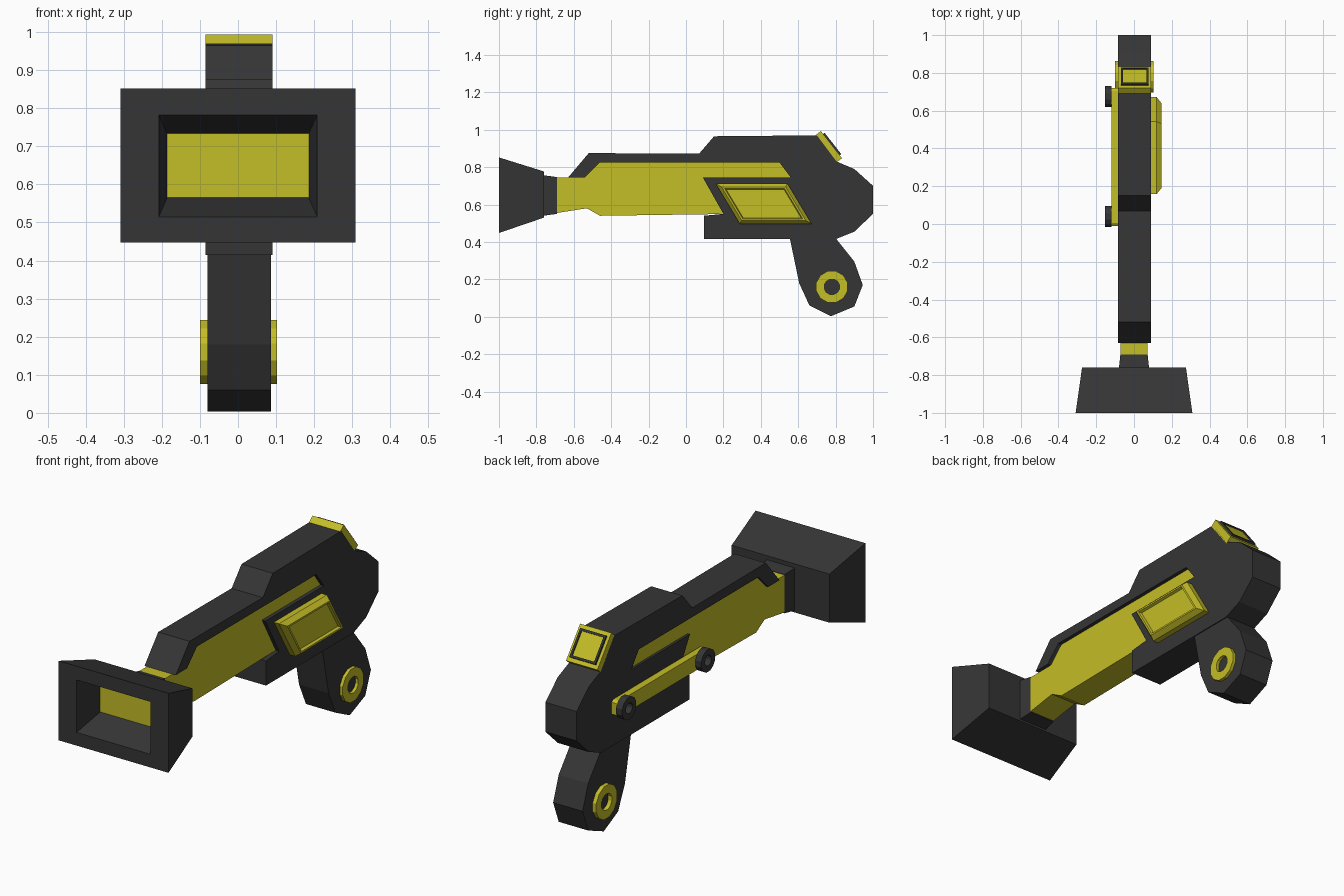
import bpy, bmesh, math
from mathutils import Matrix

if "Cube" in bpy.data.objects:
    bpy.data.objects.remove(bpy.data.objects["Cube"])


def material(name, rgb):
    m = bpy.data.materials.new(name)
    m.diffuse_color = (*rgb, 1)
    m.use_nodes = True
    m.node_tree.nodes["Principled BSDF"].inputs["Base Color"].default_value = m.diffuse_color
    return m


YELLOW = material("yellow", (0.55, 0.51, 0.02))
DARK = material("dark_grey", (0.036, 0.036, 0.036))
CX = 0.003  # the body sits slightly off the centre line


def loft(name, loops, mat, closed=False):
    """Skin matching loops of 3D points; cap both ends or close into a tube."""
    bm = bmesh.new()
    rings = [[bm.verts.new(p) for p in loop] for loop in loops]
    n = len(rings[0])
    pairs = list(zip(rings, rings[1:]))
    if closed:
        pairs.append((rings[-1], rings[0]))
    else:
        bm.faces.new(rings[0])
        bm.faces.new(rings[-1])
    for a, b in pairs:
        for i in range(n):
            j = (i + 1) % n
            bm.faces.new((a[i], a[j], b[j], b[i]))
    bmesh.ops.recalc_face_normals(bm, faces=bm.faces)
    me = bpy.data.meshes.new(name)
    bm.to_mesh(me)
    bm.free()
    me.materials.append(mat)
    ob = bpy.data.objects.new(name, me)
    bpy.context.collection.objects.link(ob)
    return ob


def plate(name, profile, half, mat, cx=CX):
    """Side profile (y, z) extruded across x."""
    return loft(name, [[(x, y, z) for y, z in profile] for x in (cx - half, cx + half)], mat)


def rect(hx, z0, z1, y):
    return [(-hx, y, z0), (hx, y, z0), (hx, y, z1), (-hx, y, z1)]


def ring(name, y, z, r_out, r_in, x0, x1, mat, n=12):
    def circle(r, x):
        return [(x, y + r * math.cos((i + .5) * math.tau / n),
                 z + r * math.sin((i + .5) * math.tau / n)) for i in range(n)]
    return loft(name, [circle(r_out, x0), circle(r_out, x1), circle(r_in, x1), circle(r_in, x0)],
                mat, closed=True)


# Main body with the slot for the barrel
plate("body_shell", [(-.63, .745), (-.52, .875), (.07, .872), (.15, .965), (.7, .97), (.805, .83),
                     (.9, .79), (1, .7), (1, .55), (.9, .455), (.8, .415), (.095, .415), (.095, .54),
                     (.2, .55), (.09, .745), (.56, .745), (.5, .825), (-.46, .825), (-.54, .745)],
      .088, DARK)

# Yellow barrel inside the shell
plate("barrel", [(-.69, .745), (-.54, .745), (-.45, .84), (.55, .84), (.6, .7), (.25, .55),
                 (-.46, .54), (-.53, .58), (-.69, .555)], .072, YELLOW, 0)

# Grip with a ring on each side
plate("grip", [(.555, .42), (.605, .18), (.66, .06), (.775, .003), (.9, .055), (.945, .17),
               (.9, .295), (.80, .42)], .083, DARK)
for side, x0, x1 in (("left", -.1, -.07), ("right", .07, .102)):
    ring("grip_ring_" + side, .78, .16, .087, .042, x0, x1, YELLOW)

# Neck and hollow rectangular muzzle
loft("neck", [rect(.08, .54, .757, -.765), rect(.072, .55, .747, -.69)], DARK)
loft("muzzle", [rect(.275, .53, .777, -.76), rect(.309, .448, .852, -1),
                rect(.208, .515, .782, -1), rect(.186, .565, .734, -.84)], DARK)
loft("muzzle_lens", [rect(.186, .565, .734, -.835), rect(.186, .565, .734, -.842)], YELLOW)


# Slanted, framed panel on the right side
def slant(d, x):
    h, l = .108 - d, .192 - 1.17 * d
    return [(x, .415 + s * l - .6 * v * h, .605 + v * h)
            for s, v in ((-1, -1), (1, -1), (1, 1), (-1, 1))]


loft("side_panel", [slant(0, .08), slant(0, .12), slant(.018, .145), slant(.027, .145),
                    slant(.032, .132)], YELLOW)

# Rail with two end knobs on the left side
rail = [(-.01, .58), (.005, .57), (.705, .57), (.72, .58), (.72, .64), (.705, .65), (.005, .65), (-.01, .64)]
plate("rail", rail, .018, YELLOW, -.102)
for label, y in (("front", .04), ("rear", .675)):
    ring("rail_knob_" + label, y, .61, .058, .027, -.153, -.118, DARK)

# Tilted rear sight: slab, dark frame and inner pad
tilt = Matrix.Translation((CX, .754, .902)) @ Matrix.Rotation(math.radians(-52), 4, 'X')


def square(hx, hy, z):
    return [tilt @ Matrix.Translation((sx * hx, sy * hy, z)).translation
            for sx, sy in ((-1, -1), (1, -1), (1, 1), (-1, 1))]


loft("sight_slab", [square(.088, .092, -.01), square(.088, .092, .03)], YELLOW)
loft("sight_frame", [square(.073, .072, .02), square(.073, .072, .04),
                     square(.062, .061, .04), square(.062, .061, .02)], DARK, closed=True)
loft("sight_pad", [square(.062, .061, .02), square(.062, .061, .034)], YELLOW)
